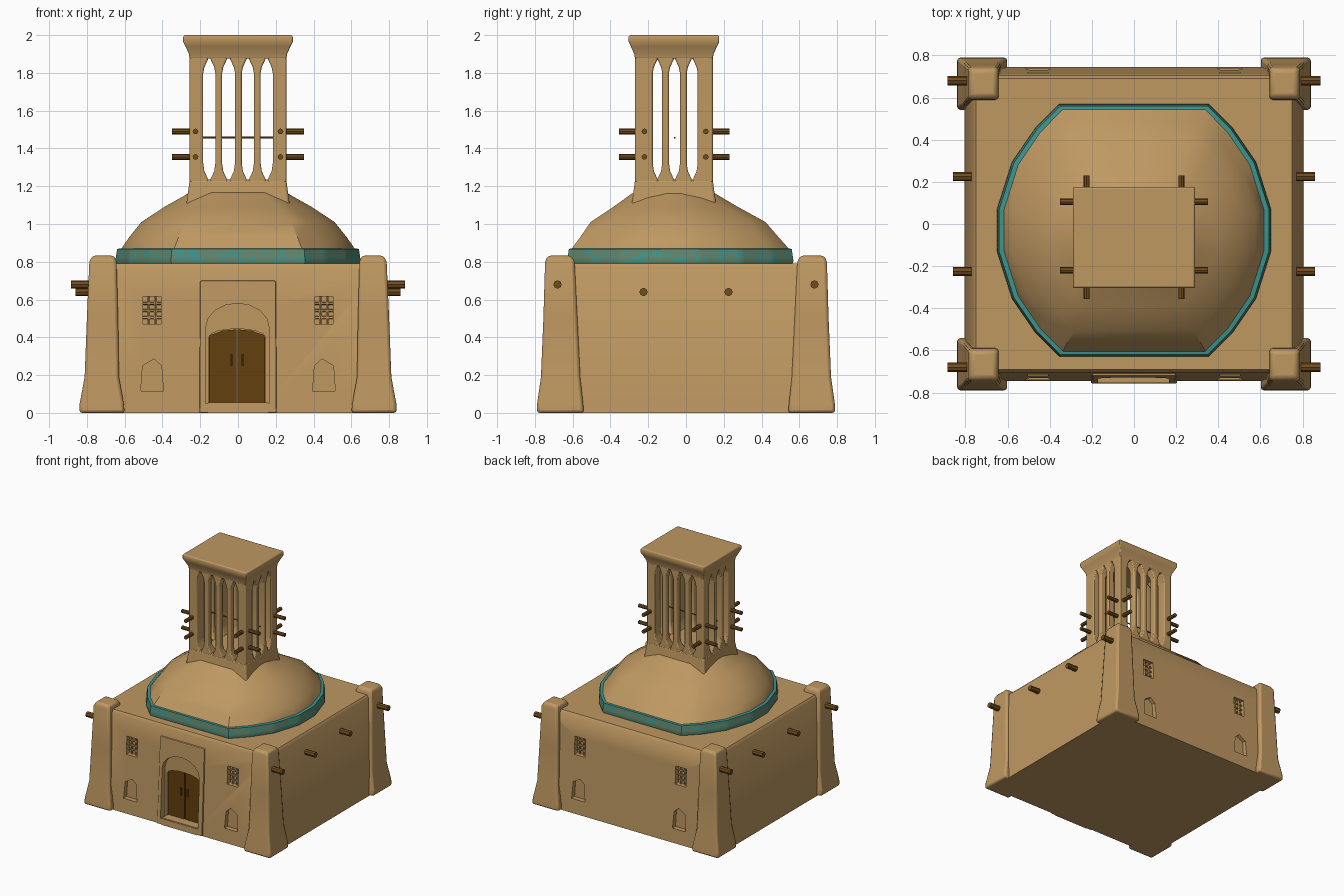
import bpy, bmesh, math, random
from mathutils import Vector

if "Cube" in bpy.data.objects:
    bpy.data.objects.remove(bpy.data.objects["Cube"])
random.seed(4)


def material(name, rgb):
    m = bpy.data.materials.new(name)
    m.diffuse_color = (*rgb, 1)
    m.use_nodes = True
    m.node_tree.nodes["Principled BSDF"].inputs["Base Color"].default_value = m.diffuse_color
    return m


CLAY = material("clay", (0.52, 0.315, 0.12))
WOOD = material("dark_wood", (0.17, 0.075, 0.012))
DOOR = material("door_wood", (0.125, 0.05, 0.004))
TEAL = material("teal_tile", (0.045, 0.30, 0.27))
GREEN = material("green_tile", (0.12, 0.24, 0.155))


def finish(name, bm, mat, bevel=0.0):
    bmesh.ops.recalc_face_normals(bm, faces=bm.faces)
    me = bpy.data.meshes.new(name)
    bm.to_mesh(me)
    bm.free()
    ob = bpy.data.objects.new(name, me)
    bpy.context.collection.objects.link(ob)
    me.materials.append(mat)
    if bevel:
        b = ob.modifiers.new("soft_edges", 'BEVEL')
        b.width, b.segments, b.limit_method = bevel, 2, 'ANGLE'
        b.angle_limit = math.radians(40)
    smooth(ob)
    return ob


def smooth(ob):
    bpy.ops.object.select_all(action='DESELECT')
    ob.select_set(True)
    bpy.context.view_layer.objects.active = ob
    bpy.ops.object.shade_smooth_by_angle(angle=math.radians(35))


def loft(name, loops, mat, bevel=0.0):
    """Skin a stack of equal-length point loops, capped at both ends."""
    bm = bmesh.new()
    rows = [[bm.verts.new(p) for p in loop] for loop in loops]
    n = len(rows[0])
    for a, b in zip(rows, rows[1:]):
        for i in range(n):
            j = (i + 1) % n
            bm.faces.new((a[i], a[j], b[j], b[i]))
    bm.faces.new(rows[0])
    bm.faces.new(rows[-1])
    return finish(name, bm, mat, bevel)


def rect(x0, x1, y0, y1, z):
    return [(x0, y0, z), (x1, y0, z), (x1, y1, z), (x0, y1, z)]


def prism(name, profile, y0, y1, mat, bevel=0.0):
    return loft(name, [[(x, y, z) for x, z in profile] for y in (y0, y1)], mat, bevel)


def arch(x, w, z0, spring, top):
    """Pointed-arch outline of half width w."""
    pts = [(x - w, z0), (x + w, z0)]
    for i in range(9):
        a = math.pi * i / 8
        pts.append((x + w * math.cos(a), spring + (top - spring) * math.sin(a)))
    return pts


def beam(name, p, q, r, mat=WOOD, sides=8):
    p, q = Vector(p), Vector(q)
    bm = bmesh.new()
    bmesh.ops.create_cone(bm, cap_ends=True, segments=sides, radius1=r, radius2=r,
                          depth=(q - p).length)
    rot = (q - p).to_track_quat('Z', 'Y').to_matrix().to_4x4()
    rot.translation = (p + q) / 2
    bm.transform(rot)
    return finish(name, bm, mat)


def cut(ob, cutters):
    for c in cutters:
        m = ob.modifiers.new("recess", 'BOOLEAN')
        m.object, m.operation, m.solver = c, 'DIFFERENCE', 'EXACT'
    dg = bpy.context.evaluated_depsgraph_get()
    me = bpy.data.meshes.new_from_object(ob.evaluated_get(dg))
    ob.modifiers.clear()
    ob.data = me
    smooth(ob)


# main block and door portal
walls = loft("main_walls", [rect(-x, x, -y, y, z) for x, y, z in
             ((.805, .745, 0), (.80, .742, .06), (.765, .705, .77), (.75, .69, .79))], CLAY)
portal = loft("door_portal", [rect(-.205, .205, -.757, -.60, 0),
                              rect(-.20, .20, -.722, -.60, .70)], CLAY, .008)

# recesses: door arches, grilled windows and low niches
cutters = [prism("cut_arch", arch(-.003, .168, .05, .45, .58), -.9, -.695, CLAY),
           prism("cut_door", arch(-.005, .15, .055, .40, .445), -.9, -.66, CLAY)]
for side in (-1, 1):
    for sx in (-1, 1):
        x = sx * .455
        w = [(x - .048, .47), (x + .048, .47), (x + .048, .615), (x - .048, .615)]
        cutters.append(prism("cut_window", w, side * .9, side * .675, CLAY))
        n = [(x - .06, .115), (x + .06, .115), (x + .05, .25), (x - sx * .01, .285), (x - .05, .25)]
        cutters.append(prism("cut_niche", n, side * .9, side * .70, CLAY))
cut(walls, cutters)
cut(portal, cutters[:2])
for c in cutters:
    bpy.data.objects.remove(c)

# window grilles
for side in (-1, 1):
    for sx in (-1, 1):
        x = sx * .455
        for dx in (-.018, .018):
            beam("window_bar", (x + dx, side * .69, .47), (x + dx, side * .69, .615), .008, CLAY, 6)
        for z in (.505, .542, .58):
            beam("window_bar", (x - .048, side * .69, z), (x + .048, side * .69, z), .008, CLAY, 6)

# double door with handles and threshold
for name, x0, x1 in (("left_door_leaf", -.153, -.008), ("right_door_leaf", -.002, .143)):
    mid = (x0 + x1) / 2
    prism(name, [(x0, .055), (x1, .055), (x1, .442 if x0 < -.1 else .41),
                 (mid, .435), (x0, .41 if x0 < -.1 else .442)], -.676, -.65, DOOR)
for x in (-.035, .025):
    beam("door_handle", (x, -.687, .25), (x, -.687, .31), .007, WOOD, 6)
loft("door_step", [rect(-.16, .16, -.757, -.65, 0), rect(-.16, .16, -.75, -.65, .055)], CLAY)

# flared corner buttresses: outer x, inner x, outer y, inner y, height
profile = ((.84, .60, .79, .54, 0), (.838, .605, .788, .545, .05), (.812, .63, .768, .56, .19),
           (.80, .635, .755, .575, .5), (.787, .643, .746, .59, .80), (.772, .655, .732, .605, .832))
for sx in (-1, 1):
    for sy in (-1, 1):
        loft("corner_buttress", [rect(sx * xi, sx * xo, sy * yi, sy * yo, z)
                                 for xo, xi, yo, yi, z in profile], CLAY, .015)

# wooden pegs on the side walls
for s in (-1, 1):
    for y, z, x in ((-.68, .68, .885), (-.225, .64, .86), (.225, .64, .86), (.68, .68, .885)):
        beam("wall_peg", (s * .70, y, z), (s * x, y, z), .022)

# dome outline: one quadrant mirrored into a rounded octagon
quad = [(.64, .10), (.57, .32), (.46, .48), (.35, .59)]
ring = (quad + [(-x, y) for x, y in quad[::-1]] + [(-x, -y) for x, y in quad]
        + [(x, -y) for x, y in quad[::-1]])


def outline(fx, fy, cy, z):
    return [(x * fx, y * fy + cy, z) for x, y in ring]


loft("dome", [outline(*s) for s in ((.97, .97, -.03, .78), (.97, .98, -.03, .865),
     (.90, .89, -.035, .93), (.80, .785, -.042, 1.01), (.61, .56, -.055, 1.09),
     (.43, .39, -.065, 1.155), (.36, .30, -.065, 1.19))], CLAY)

# tiled band around the dome foot
fine = []
for i, (x, y) in enumerate(ring):
    nx, ny = ring[(i + 1) % len(ring)]
    k = max(2, round(math.hypot(nx - x, ny - y) / .022))
    fine += [(x + (nx - x) * t / k, y + (ny - y) * t / k) for t in range(k)]
bm = bmesh.new()
rows = [[bm.verts.new((x * f, y * f - .03, z)) for x, y in fine] for f, z in
        ((.93, .78), (1.005, .785), (1.015, .805), (1.01, .825), (1.005, .847), (1.0, .868), (.95, .872))]
for r, (a, b) in enumerate(zip(rows, rows[1:])):
    for i in range(len(fine)):
        j = (i + 1) % len(fine)
        f = bm.faces.new((a[i], a[j], b[j], b[i]))
        f.material_index = 1 if r == 5 or random.random() < .22 else 0
band = finish("tiled_band", bm, GREEN)
band.data.materials.append(TEAL)

# wind tower: base, flared columns and cap
TX, TY0, TY1 = .256, -.27, .142
loft("tower_base", [rect(-TX - e, TX + e, TY0 - e, TY1 + e, z)
                    for e, z in ((.03, 1.0), (.014, 1.13), (.004, 1.20), (0, 1.235))], CLAY, .012)
loft("tower_cap", [rect(-TX - e, TX + e, TY0 - e, TY1 + e, z) for e, z in
                   ((0, 1.875), (.004, 1.90), (.022, 1.94), (.034, 1.965), (.034, 1.99), (.03, 2.0))], CLAY, .006)


def column(x, y, wx, wy):
    loops = []
    for flare, z in ((.033, 1.22), (.022, 1.245), (.006, 1.28), (0, 1.32), (0, 1.80),
                     (.006, 1.83), (.022, 1.865), (.033, 1.89)):
        loops.append(rect(max(x - wx - flare, -TX), min(x + wx + flare, TX),
                          max(y - wy - flare, TY0), min(y + wy + flare, TY1), z))
    loft("tower_column", loops, CLAY, .008)


for y in (TY0 + .026, TY1 - .026):
    for x in (-.102, .002, .102):
        column(x, y, .018, .026)
for x in (-TX + .026, TX - .026):
    for y in (-.108, -.014):
        column(x, y, .026, .018)
for x in (-.22, .22):
    column(x, TY0 + .047, .036, .047)
    column(x, TY1 - .04, .036, .04)

# wooden poles sticking out of the tower corners, and a thin tie rod
for z in (1.355, 1.49):
    for s in (-1, 1):
        for y in (-.22, .105):
            beam("tower_pole", (s * .20, y, z), (s * .35, y, z), .015)
        beam("tower_pole", (s * .225, -.20, z), (s * .225, -.355, z), .015)
        beam("tower_pole", (s * .225, .09, z), (s * .225, .23, z), .015)
beam("tie_rod", (-.24, -.06, 1.457), (.24, -.06, 1.457), .005, WOOD, 6)
